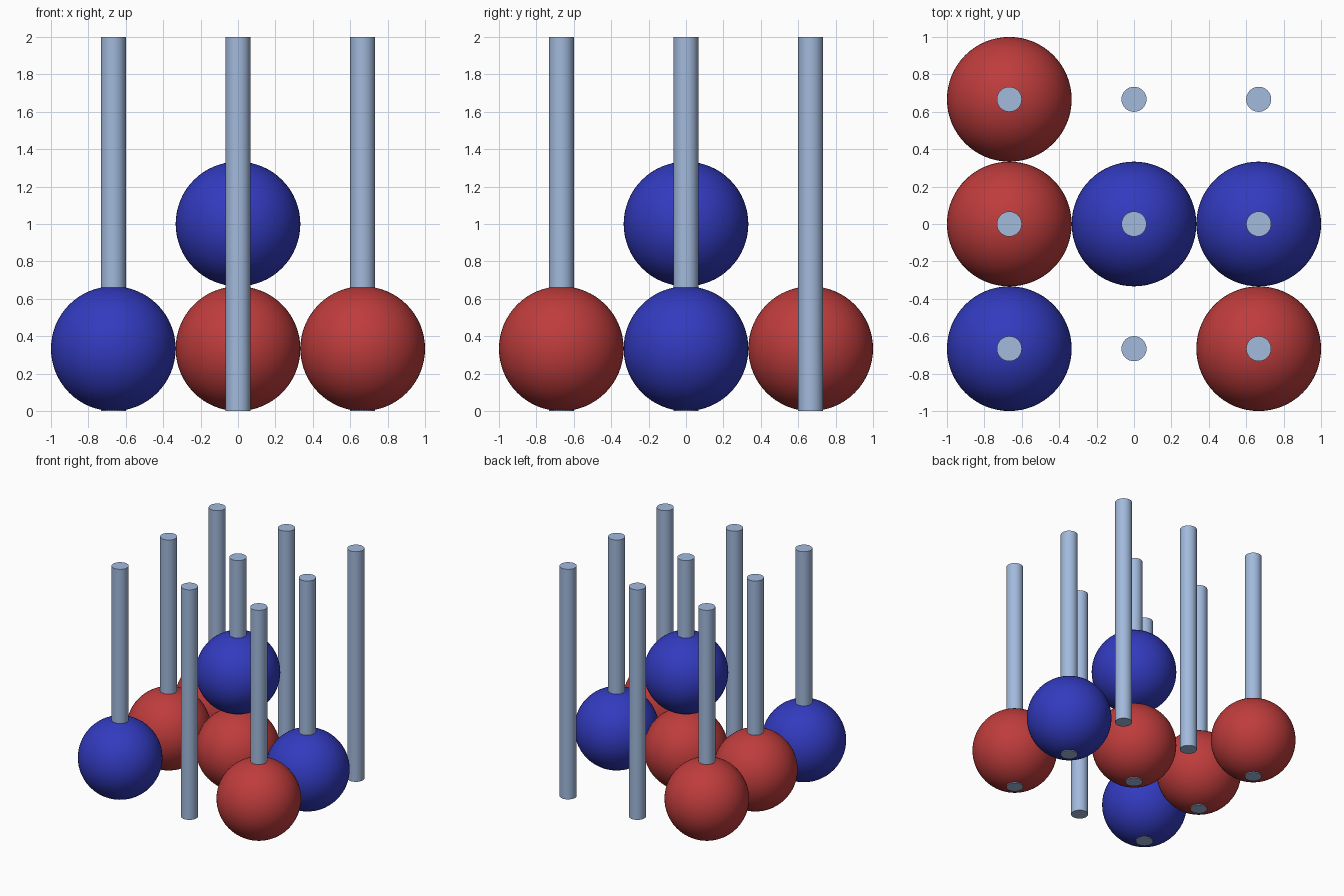
import bpy, bmesh, math
from mathutils import Matrix

if "Cube" in bpy.data.objects:
    bpy.data.objects.remove(bpy.data.objects["Cube"])

STEP = 2 / 3          # peg spacing
BALL_R = 1 / 3
PEG_R = 0.067
HEIGHT = 2.0


def material(name, rgb):
    m = bpy.data.materials.new(name)
    m.diffuse_color = (*rgb, 1)
    m.use_nodes = True
    m.node_tree.nodes["Principled BSDF"].inputs["Base Color"].default_value = m.diffuse_color
    return m


RED = material("red", (0.52, 0.045, 0.045))
BLUE = material("blue", (0.032, 0.043, 0.52))
STEEL = material("pale_steel_blue", (0.36, 0.49, 0.72))


def finish(name, bm, mat, loc):
    mesh = bpy.data.meshes.new(name)
    bm.to_mesh(mesh)
    bm.free()
    mesh.materials.append(mat)
    ob = bpy.data.objects.new(name, mesh)
    ob.location = loc
    bpy.context.collection.objects.link(ob)
    bpy.ops.object.select_all(action='DESELECT')
    ob.select_set(True)
    bpy.context.view_layer.objects.active = ob
    bpy.ops.object.shade_smooth_by_angle(angle=math.radians(40))
    return ob


def peg(col, row):
    bm = bmesh.new()
    bmesh.ops.create_cone(bm, cap_ends=True, segments=32, radius1=PEG_R,
                          radius2=PEG_R, depth=HEIGHT)
    finish("peg", bm, STEEL, (col * STEP, row * STEP, HEIGHT / 2))


def bead(col, row, level, mat):
    bm = bmesh.new()
    bmesh.ops.create_uvsphere(bm, u_segments=64, v_segments=32, radius=BALL_R)
    # open the poles where the peg passes through
    poles = [v for v in bm.verts if math.hypot(v.co.x, v.co.y) < 0.01]
    bmesh.ops.delete(bm, geom=poles, context='VERTS')
    finish(mat.name + "_bead", bm, mat,
           (col * STEP, row * STEP, BALL_R + level * 2 * BALL_R))


# three by three grid of upright pegs
for col in (-1, 0, 1):
    for row in (-1, 0, 1):
        peg(col, row)

# beads threaded on the pegs: column, row, level
for spot in [(-1, 1, 0), (-1, 0, 0), (0, 0, 0), (1, -1, 0)]:
    bead(*spot, RED)
for spot in [(-1, -1, 0), (1, 0, 0), (0, 0, 1)]:
    bead(*spot, BLUE)
